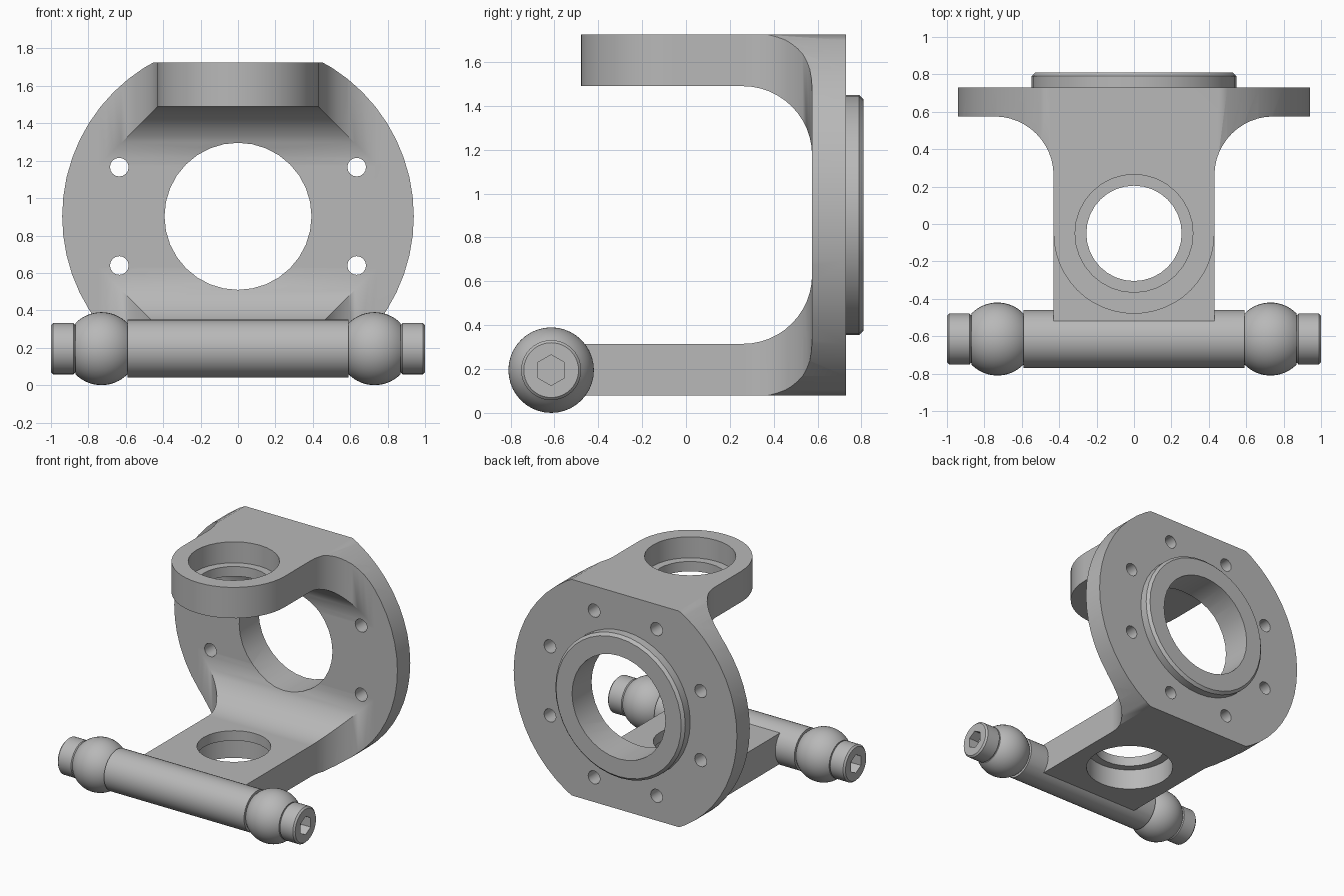
import bpy, bmesh, math

cube = bpy.data.objects.get("Cube")
if cube:
    bpy.data.objects.remove(cube, do_unlink=True)

# Single plain metal colour
metal = bpy.data.materials.new("grey metal")
metal.use_nodes = True
GREY = (0.48, 0.48, 0.48, 1)
metal.diffuse_color = GREY
metal.node_tree.nodes["Principled BSDF"].inputs["Base Color"].default_value = GREY


def place(axis, t, u, v):
    return {"x": (t, u, v), "y": (u, t, v), "z": (u, v, t)}[axis]


def stack(name, rings):
    """Skin a list of equal point loops and cap both ends."""
    bm = bmesh.new()
    loops = [[bm.verts.new(p) for p in ring] for ring in rings]
    n = len(loops[0])
    for a, b in zip(loops, loops[1:]):
        for i in range(n):
            j = (i + 1) % n
            bm.faces.new((a[i], a[j], b[j], b[i]))
    bm.faces.new(loops[0][::-1])
    bm.faces.new(loops[-1])
    bmesh.ops.recalc_face_normals(bm, faces=bm.faces)
    mesh = bpy.data.meshes.new(name)
    bm.to_mesh(mesh)
    bm.free()
    mesh.materials.append(metal)
    obj = bpy.data.objects.new(name, mesh)
    bpy.context.collection.objects.link(obj)
    return obj


def prism(name, axis, outline, lo, hi):
    return stack(name, [[place(axis, t, u, v) for u, v in outline] for t in (lo, hi)])


def lathe(name, axis, centre, profile, segs=32):
    cu, cv = centre
    angles = [math.pi / 2 + math.tau * i / segs for i in range(segs)]
    return stack(name, [[place(axis, t, cu + r * math.cos(a), cv + r * math.sin(a))
                         for a in angles] for t, r in profile])


def combine(obj, other, operation):
    """Apply a boolean and discard the helper."""
    mod = obj.modifiers.new("boolean", "BOOLEAN")
    mod.operation, mod.solver, mod.object = operation, "EXACT", other
    bpy.context.view_layer.objects.active = obj
    bpy.ops.object.modifier_apply(modifier=mod.name)
    bpy.data.objects.remove(other, do_unlink=True)


def finish(obj):
    bpy.ops.object.select_all(action="DESELECT")
    obj.select_set(True)
    bpy.context.view_layer.objects.active = obj
    bpy.ops.object.shade_smooth_by_angle(angle=math.radians(30))
    mod = obj.modifiers.new("weighted normals", "WEIGHTED_NORMAL")
    mod.keep_sharp = True


# Main dimensions
MID = 0.9025                  # height of the flange axis
BOTTOM, TOP = 0.08, 1.725
ARM = 0.235                   # arm thickness
HALF = 0.43                   # arm half width
FACE, BACK = 0.575, 0.73      # flange front and back
R = 0.315                     # blend radius
EYE = (0, -0.05)              # arm eye centre
PIN = (-0.615, 0.195)         # cross bar axis (y, z)
STEPS = [math.pi / 2 * i / 12 for i in range(13)]

# Bracket: C-shaped side profile, blended plan and round flange intersected
blend = [(FACE - R + R * math.sin(a), R - R * math.cos(a)) for a in STEPS]
side = [(BACK, BOTTOM), (BACK, TOP), (-0.7, TOP), (-0.7, TOP - ARM)]
side += [(y, TOP - ARM - d) for y, d in blend]
side += [(y, BOTTOM + ARM + d) for y, d in reversed(blend)]
side += [(PIN[0], BOTTOM + ARM), (PIN[0], BOTTOM)]
bracket = prism("bracket", "x", side, -1.1, 1.1)

right_edge = [(HALF, -0.9)] + [(HALF + d, y) for y, d in blend] + [(1.2, FACE), (1.2, 0.9)]
plan = right_edge + [(-x, y) for x, y in reversed(right_edge)]
combine(bracket, prism("plan", "z", plan, -0.1, 1.9), "INTERSECT")
combine(bracket, lathe("disc", "y", (0, MID), [(-1, 0.94), (1, 0.94)], 56), "INTERSECT")

# Rounded end of the upper arm
arc = [(-HALF * math.cos(a), EYE[1] - HALF * math.sin(a))
       for a in [math.pi * i / 24 for i in range(25)]]
end = [(-0.6, EYE[1])] + arc + [(0.6, EYE[1]), (0.6, -0.95), (-0.6, -0.95)]
combine(bracket, prism("end", "z", end, 1.3, 1.9), "DIFFERENCE")

# Rear spigot and cross bar
combine(bracket, lathe("spigot", "y", (0, MID),
                       [(0.65, 0.547), (0.79, 0.547), (0.81, 0.527)], 40), "UNION")
combine(bracket, lathe("bar", "x", PIN, [(-0.59, 0.155), (0.59, 0.155)], 40), "UNION")

# Central bore and stepped eyes, wide side outward
combine(bracket, lathe("bore", "y", (0, MID), [(0.1, 0.393), (0.95, 0.393)], 32), "DIFFERENCE")
for sign in (-1, 1):
    outer = TOP if sign > 0 else BOTTOM
    steps = [(-0.4, 0.255), (-0.16, 0.255), (-0.16, 0.315), (0.1, 0.315)]
    combine(bracket, lathe("eye", "z", EYE,
                           [(outer + sign * t, r) for t, r in steps]), "DIFFERENCE")

# Ring of eight bolt holes
for i in range(8):
    a = math.tau * (i + 0.5) / 8
    centre = (0.687 * math.cos(a), MID + 0.687 * math.sin(a))
    start = 0.4 if abs(centre[0]) > 0.5 else 0.5
    combine(bracket, lathe("bolt_hole", "y", centre,
                           [(start, 0.05), (0.9, 0.05)], 16), "DIFFERENCE")
finish(bracket)

# Ball ends with socketed caps
for side_name, s in (("left", 1), ("right", -1)):
    ball_r, half = 0.195, 0.14
    limit = math.asin(half / ball_r)
    bows = [limit * (i / 8 - 1) for i in range(17)]
    ball = lathe("ball_" + side_name, "x", PIN,
                 [(s * (0.73 + ball_r * math.sin(a)), ball_r * math.cos(a)) for a in bows], 40)
    finish(ball)
    neck = lathe("neck_" + side_name, "x", PIN, [(s * 0.57, 0.13), (s * 0.62, 0.13)])
    finish(neck)
    cap = lathe("cap_" + side_name, "x", PIN,
                [(s * 0.85, 0.128), (s * 0.872, 0.128), (s * 0.88, 0.137),
                 (s * 0.988, 0.137), (s * 1.0, 0.125)], 40)
    combine(cap, lathe("socket", "x", PIN, [(s * 0.92, 0.07), (s * 1.1, 0.07)], 6), "DIFFERENCE")
    finish(cap)
